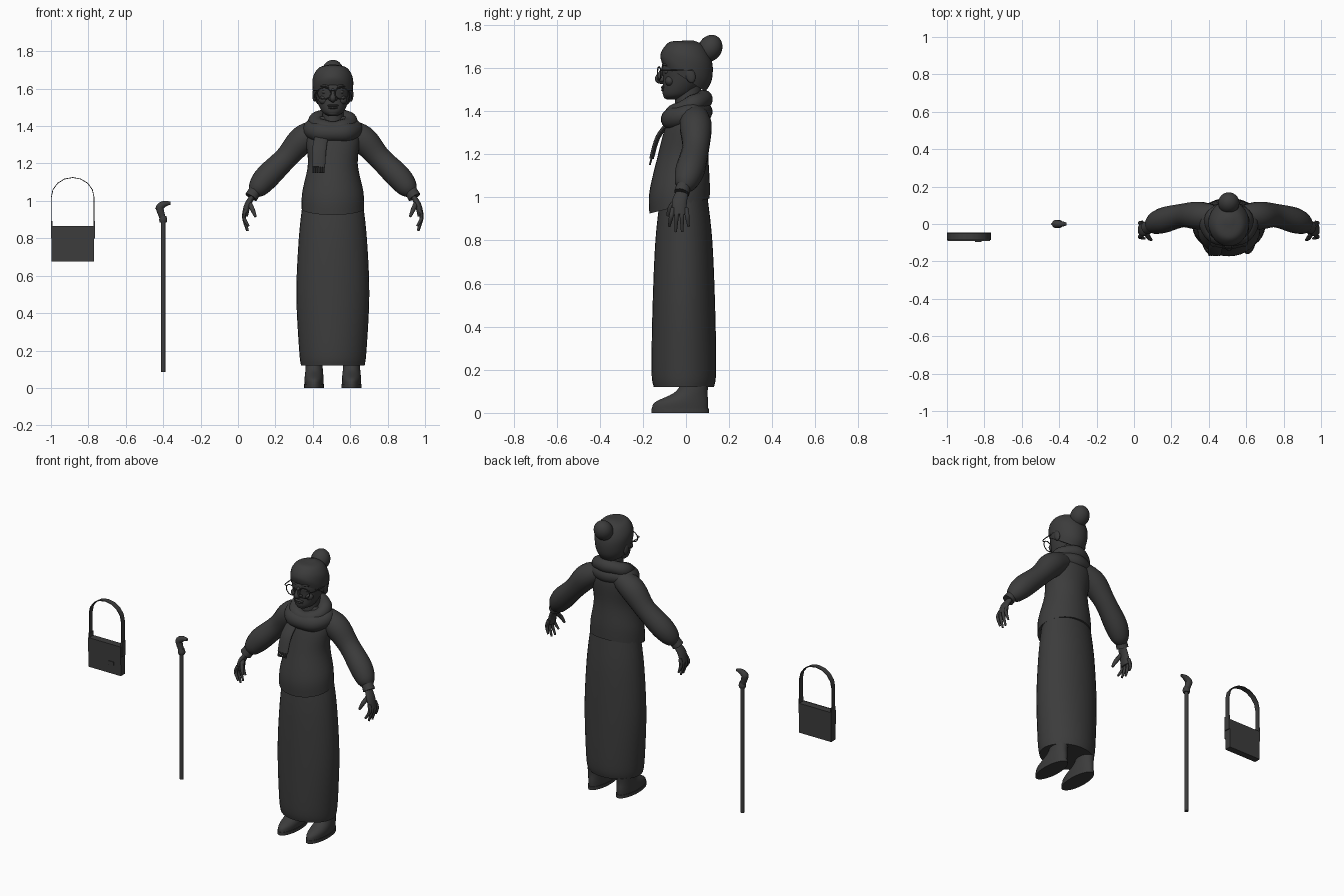
import bpy, bmesh, math
from mathutils import Vector, Matrix

cube = bpy.data.objects.get("Cube")
if cube:
    bpy.data.objects.remove(cube)

CENTRE = .507  # centre line of the figure
ACROSS, ALONG, UP = Vector((1, 0, 0)), Vector((0, 1, 0)), Vector((0, 0, 1))

charcoal = bpy.data.materials.new("charcoal")
charcoal.use_nodes = True
charcoal.diffuse_color = (.045, .045, .045, 1)
charcoal.node_tree.nodes["Principled BSDF"].inputs["Base Color"].default_value = charcoal.diffuse_color


def finish(name, bm):
    bmesh.ops.recalc_face_normals(bm, faces=bm.faces)
    mesh = bpy.data.meshes.new(name)
    bm.to_mesh(mesh)
    bm.free()
    mesh.materials.append(charcoal)
    for polygon in mesh.polygons:
        polygon.use_smooth = True
    mesh.set_sharp_from_angle(angle=math.radians(45))
    bpy.context.scene.collection.objects.link(bpy.data.objects.new(name, mesh))


def turns(count):
    return [math.tau * i / count for i in range(count)]


def blend(keys, steps=5):
    """Smooth curve through a few keys of any length."""
    keys = [Vector(key) for key in keys]
    padded = [keys[0]] + keys + [keys[-1]]
    curve = []
    for a, b, c, d in zip(padded, padded[1:], padded[2:], padded[3:]):
        for step in range(steps):
            t = step / steps
            curve.append(b + (c - a) * t / 2 + (a - b * 2.5 + c * 2 - d / 2) * t * t
                         + ((b - c) * 1.5 + (d - a) / 2) * t ** 3)
    return curve + [keys[-1]]


def skin(name, rings, closed=False):
    """Join rings of points into a surface with capped ends."""
    bm = bmesh.new()
    loops = [[bm.verts.new(point) for point in ring] for ring in rings]
    pairs = list(zip(loops, loops[1:]))
    if closed:
        pairs.append((loops[-1], loops[0]))
    else:
        bm.faces.new(loops[0])
        bm.faces.new(loops[-1])
    for a, b in pairs:
        for i in range(len(a)):
            bm.faces.new((a[i - 1], a[i], b[i], b[i - 1]))
    finish(name, bm)


def stack(name, keys, x=CENTRE, tilt=0):
    """Level ovals (height, y, half width, half depth); tilt fades out upwards."""
    rows = blend(keys)
    rings = []
    for i, (z, y, width, depth) in enumerate(rows):
        slope = tilt * (1 - i / (len(rows) - 1)) * depth
        rings.append([(x + width * math.cos(a), y + depth * math.sin(a), z + slope * math.sin(a))
                      for a in turns(32)])
    skin(name, rings)


def sweep(name, path, ref=ALONG, sides=16, flat=1, closed=False):
    """Round section along (x, y, z, radius); flat thins it across ref."""
    points = [Vector(row[:3]) for row in path]
    last = len(points) - 1
    rings = []
    for i, point in enumerate(points):
        if closed:
            tangent = points[(i + 1) % len(points)] - points[i - 1]
        else:
            tangent = points[min(i + 1, last)] - points[max(i - 1, 0)]
        tangent.normalize()
        u = (ref - tangent * ref.dot(tangent)).normalized()
        v = tangent.cross(u) * flat
        rings.append([point + path[i][3] * (u * math.cos(a + math.pi / sides) + v * math.sin(a + math.pi / sides))
                      for a in turns(sides)])
    skin(name, rings, closed)


def limb(name, *keys, **options):
    sweep(name, blend(keys), **options)


def ball(name, location, size, tilt=0):
    bm = bmesh.new()
    matrix = Matrix.Translation(location) @ Matrix.Rotation(tilt, 4, 'X') @ Matrix.Diagonal((*size, 1))
    bmesh.ops.create_uvsphere(bm, u_segments=24, v_segments=16, radius=1, matrix=matrix)
    finish(name, bm)


def slab(name, outline, y, thickness):
    """Front outline of (x, z) points extruded backwards."""
    bm = bmesh.new()
    face = bm.faces.new([bm.verts.new((x, y, z)) for x, z in outline])
    made = bmesh.ops.extrude_face_region(bm, geom=[face])["geom"]
    moved = [item for item in made if isinstance(item, bmesh.types.BMVert)]
    bmesh.ops.translate(bm, vec=ALONG * thickness, verts=moved)
    finish(name, bm)


def rectangle(left, right, low, high):
    return [(left, low), (right, low), (right, high), (left, high)]


def cowl(name, y, z, width, depth, radius, tilt):
    """Sloping collar roll with soft lumps."""
    sweep(name, [(CENTRE + width * math.cos(a), y + depth * math.sin(a), z + tilt * depth * math.sin(a),
                  radius * (1 + .06 * math.sin(5 * a))) for a in turns(36)], ref=UP, closed=True)


# Clothing
stack("skirt", [(.12, -.01, .17, .14), (.2, -.01, .18, .15), (.5, -.01, .195, .145), (.8, -.01, .182, .132),
                (1, -.01, .16, .11)])
stack("blouse", [(.96, -.03, .168, .14), (1.05, -.03, .163, .14), (1.2, -.015, .133, .118),
                 (1.35, .01, .145, .1), (1.45, .03, .09, .06)], tilt=.25)
cowl("scarf_lower_fold", 0, 1.38, .11, .07, .05, .25)
cowl("scarf_upper_fold", .01, 1.42, .09, .07, .042, .5)

# Hanging scarf end with fringe
limb("scarf_end", (.45, -.07, 1.36, .036), (.435, -.13, 1.28, .038), (.43, -.16, 1.18, .036), ref=ACROSS, flat=.3)
for i in range(6):
    x = .402 + i * .011
    limb("scarf_fringe", (x, -.155, 1.2, .005), (x, -.168, 1.15, .005), sides=6)

# Head
stack("neck", [(1.3, .01, .06, .06), (1.52, .01, .055, .06)])
stack("face", [(1.455, -.06, .025, .03), (1.48, -.04, .06, .068), (1.55, -.01, .088, .097), (1.62, 0, .095, .11),
               (1.69, .01, .06, .07)])
stack("hair", [(1.555, -.01, .1, .1), (1.6, 0, .108, .119), (1.66, .01, .106, .112), (1.71, .01, .075, .08),
               (1.728, .015, .02, .02)], tilt=-.65)
ball("hair_bun", (CENTRE, .112, 1.692), (.057, .055, .064), -.5)
ball("hair_bun_band", (CENTRE, .085, 1.66), (.045, .045, .03), -.5)
limb("nose", (CENTRE, -.1, 1.6, .01), (CENTRE, -.125, 1.56, .015), (CENTRE, -.126, 1.545, .016),
     (CENTRE, -.1, 1.535, .01))
ball("upper_lip", (CENTRE, -.105, 1.51), (.03, .012, .007))
ball("lower_lip", (CENTRE, -.103, 1.498), (.026, .012, .007))
ball("chin", (CENTRE, -.085, 1.473), (.03, .02, .018))
limb("glasses_bridge", (CENTRE - .012, -.13, 1.59, .003), (CENTRE + .012, -.13, 1.59, .003), sides=6)

for sign, side in ((1, "left_"), (-1, "right_")):
    def place(x, *rest):
        return (CENTRE + sign * x, *rest)

    # Facial features
    ball(side + "ear", place(.098, .02, 1.568), (.012, .023, .038), .25)
    ball(side + "nostril", place(.015, -.113, 1.546), (.01, .014, .01))
    ball(side + "eye", place(.042, -.085, 1.583), (.018, .015, .012))
    ball(side + "cheek", place(.048, -.075, 1.54), (.028, .022, .024))
    limb(side + "eyebrow", place(.02, -.107, 1.61, .005), place(.045, -.1, 1.617, .006),
         place(.07, -.08, 1.61, .003), sides=8)

    # Spectacles
    sweep(side + "glasses_rim", [place(.046 + .036 * math.cos(a), -.125 + .008 * math.cos(a),
                                       1.575 + .031 * math.sin(a), .003) for a in turns(24)], sides=6, closed=True)
    limb(side + "glasses_arm", place(.08, -.117, 1.59, .003), place(.1, -.1, 1.59, .003),
         place(.105, .03, 1.59, .003), ref=UP, sides=6)

    # Sleeve and cuff
    limb(side + "sleeve", place(.07, .04, 1.38, .06), place(.16, .045, 1.33, .075), place(.25, .045, 1.23, .063),
         place(.35, .02, 1.13, .068), place(.4, 0, 1.07, .055), place(.425, -.01, 1.04, .03))
    limb(side + "cuff", place(.415, -.01, 1.055, .034), place(.437, -.02, 1.02, .036))

    # Hand
    limb(side + "palm", place(.42, -.01, 1.04, .025), place(.455, -.03, .98, .035), place(.47, -.03, .92, .033),
         flat=.5)
    for k in range(4):
        y = -.06 + .02 * k
        tip = 1.5 * y + .012
        drop = .025 if k in (1, 2) else 0
        limb(side + "finger", place(.465, y, .95, .011), place(.475, (y + tip) / 2, .91, .011),
             place(.45 + .004 * k, tip, .865 - drop, .006), sides=8)
    limb(side + "thumb", place(.45, -.03, 1, .013), place(.43, -.07, .955, .013), place(.413, -.085, .915, .007),
         sides=8)

    # Shoe
    foot = CENTRE + sign * .1
    stack(side + "sole", [(0, -.027, .053, .134), (.02, -.027, .053, .134)], foot)
    stack(side + "shoe", [(.02, -.028, .05, .13), (.05, -.02, .051, .123), (.09, .02, .047, .08),
                          (.125, .038, .045, .065)], foot)
    limb(side + "leg", (foot, .04, .1, .04), (foot, .03, .3, .045))

# Walking stick
STICK = -.4
limb("stick_shaft", (STICK, 0, .085, .012), (STICK, 0, .9, .012))
limb("stick_collar", (STICK, 0, .885, .019), (STICK, 0, .9, .022), (STICK, 0, .92, .017))
limb("stick_handle", (STICK, 0, .9, .016), (-.416, 0, .95, .02), (-.415, 0, .97, .021), (-.39, 0, .985, .016),
     (-.36, 0, .988, .008))
limb("stick_beak", (-.41, 0, .98, .016), (-.44, 0, .957, .005))

# Handbag
LEFT, RIGHT = -.998, -.77
slab("bag_body", rectangle(LEFT, RIGHT, .677, .865), -.087, .042)
slab("bag_flap", [(LEFT, .866), (RIGHT, .866), (RIGHT, .75), (-.83, .725), (LEFT, .775)], -.092, .006)
slab("bag_clasp", rectangle(-.85, -.815, .735, .758), -.097, .006)
for x in (LEFT, RIGHT):
    slab("bag_strap_tab", rectangle(x - .002, x + .006, .8, .893), -.086, .04)

# Strap: straight sides under a half-oval arch
middle, reach = (LEFT + RIGHT) / 2, (RIGHT - LEFT) / 2
arch = [(middle + reach * math.cos(a), -.066, 1.02 + .105 * math.sin(a), .024) for a in turns(16)[:9]]
sweep("bag_strap", [(RIGHT, -.066, .87, .024)] + arch + [(LEFT, -.066, .87, .024)], sides=4, flat=.12)
